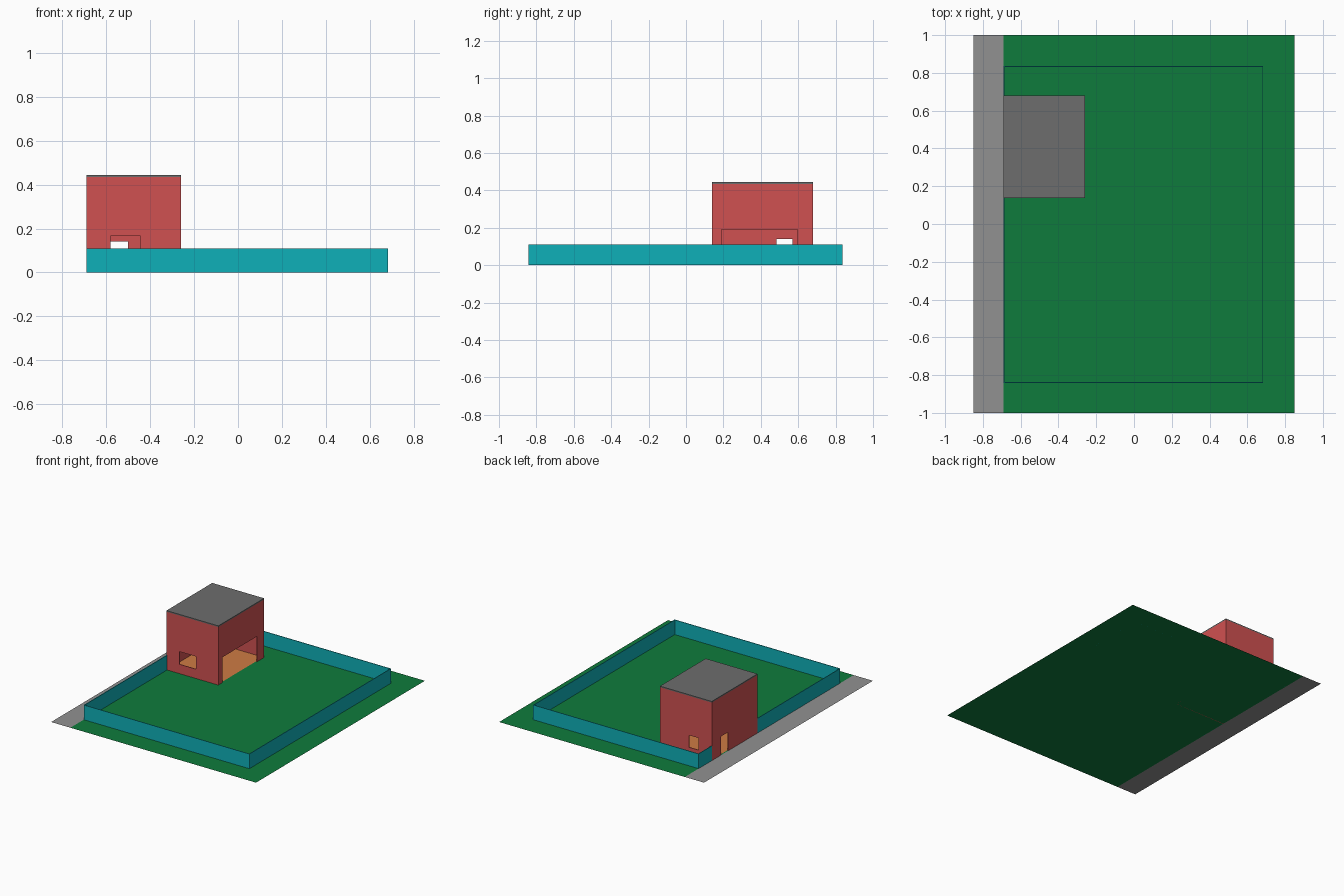
import bpy, bmesh

if "Cube" in bpy.data.objects:
    bpy.data.objects.remove(bpy.data.objects["Cube"])


def material(name, rgb):
    """Flat colour given as 0-255 sRGB, stored as linear."""
    lin = [(c / 255 / 12.92 if c < 11 else ((c / 255 + 0.055) / 1.055) ** 2.4) for c in rgb]
    m = bpy.data.materials.new(name)
    m.diffuse_color = (*lin, 1)
    m.use_nodes = True
    m.node_tree.nodes["Principled BSDF"].inputs["Base Color"].default_value = m.diffuse_color
    return m


GRASS = material("grass green", (15, 123, 60))
ROAD = material("road grey", (145, 145, 145))
FENCE = material("fence teal", (15, 176, 184))
WALL = material("wall red", (208, 81, 81))
ROOF = material("roof grey", (109, 109, 109))
FLOOR = material("floor orange", (206, 123, 68))


def add(name, bm, mat):
    me = bpy.data.meshes.new(name)
    bm.to_mesh(me)
    bm.free()
    ob = bpy.data.objects.new(name, me)
    bpy.context.collection.objects.link(ob)
    me.materials.append(mat)
    return ob


def box(name, x, y, z, mat):
    bm = bmesh.new()
    bmesh.ops.create_cube(bm, size=1)
    for v in bm.verts:
        v.co = [r[0] if c < 0 else r[1] for c, r in zip(v.co, (x, y, z))]
    return add(name, bm, mat)


def sheet(name, x, y, z, mat):
    bm = bmesh.new()
    bm.faces.new([bm.verts.new(p) for p in
                  ((x[0], y[0], z), (x[1], y[0], z), (x[1], y[1], z), (x[0], y[1], z))])
    return add(name, bm, mat)


T = 0.005                                   # wall thickness
X0, X1, Y0, Y1 = -0.69, 0.684, -0.842, 0.836  # fence outline
HX0, HX1, HY0, HY1 = -0.69, -0.26, 0.138, 0.68  # house outline
FH, HH = 0.11, 0.435                        # fence and wall heights

# ground: lawn with a road strip on the left
sheet("lawn", (X0, 0.85), (-1, 1), 0, GRASS)
sheet("road", (-0.85, X0), (-1, 1), 0, ROAD)

# fence around the lawn, the house closing the left side
box("front_fence", (X0, X1), (Y0, Y0 + T), (0, FH), FENCE)
box("back_fence", (X0, X1), (Y1 - T, Y1), (0, FH), FENCE)
box("right_fence", (X1 - T, X1), (Y0 + T, Y1 - T), (0, FH), FENCE)
box("left_fence_front", (X0, X0 + T), (Y0 + T, HY0), (0, FH), FENCE)
box("left_fence_back", (X0, X0 + T), (HY1, Y1 - T), (0, FH), FENCE)

# house: hollow shell with openings cut out
house = box("house_walls", (HX0, HX1), (HY0, HY1), (0, HH), WALL)
cutters = [
    ("room_cutter", (HX0 + T, HX1 - T), (HY0 + T, HY1 - T), (-0.1, HH - T)),
    ("garage_opening", (HX1 - 0.05, HX1 + 0.05), (0.19, 0.595), (-0.1, 0.19)),
    ("street_door", (HX0 - 0.05, HX0 + 0.05), (0.485, 0.57), (-0.1, 0.14)),
    ("front_window", (-0.58, -0.445), (HY0 - 0.05, HY0 + 0.05), (0.07, 0.165)),
    ("back_window", (-0.58, -0.50), (HY1 - 0.05, HY1 + 0.05), (0.05, 0.14)),
]
for name, x, y, z in cutters:
    cutter = box(name, x, y, z, WALL)
    cutter.hide_render = True
    mod = house.modifiers.new(name, 'BOOLEAN')
    mod.operation = 'DIFFERENCE'
    mod.solver = 'EXACT'
    mod.object = cutter
    bpy.context.view_layer.objects.active = house
    bpy.ops.object.modifier_apply(modifier=name)
    bpy.data.objects.remove(cutter)

# floor inside and flat roof on top
sheet("house_floor", (HX0 + T, HX1 - T), (HY0 + T, HY1 - T), 0.003, FLOOR)
box("roof", (HX0, HX1), (HY0, HY1), (HH, HH + 0.009), ROOF)
